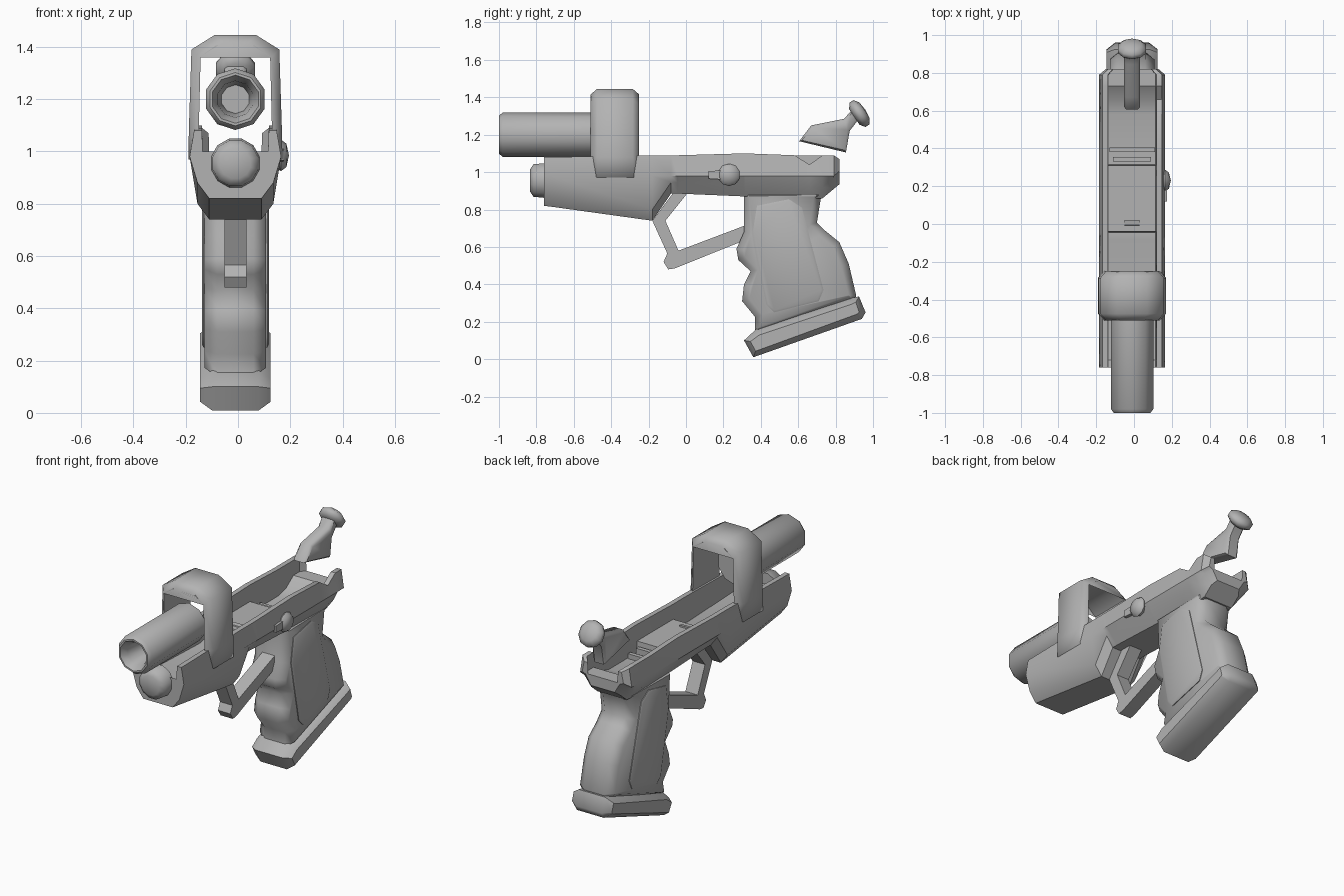
import bpy, bmesh, math
from mathutils import Vector, Matrix

cube = bpy.data.objects.get("Cube")
if cube:
    bpy.data.objects.remove(cube, do_unlink=True)

CX = -0.01  # centre plane of the model

metal = bpy.data.materials.new("plain grey")
GREY = (0.45, 0.45, 0.45, 1)
metal.diffuse_color = GREY
metal.use_nodes = True
metal.node_tree.nodes["Principled BSDF"].inputs["Base Color"].default_value = GREY


def finish(name, bm, angle=45):
    bmesh.ops.remove_doubles(bm, verts=bm.verts, dist=1e-5)
    bmesh.ops.recalc_face_normals(bm, faces=bm.faces)
    mesh = bpy.data.meshes.new(name)
    bm.to_mesh(mesh)
    bm.free()
    mesh.materials.append(metal)
    ob = bpy.data.objects.new(name, mesh)
    bpy.context.collection.objects.link(ob)
    bpy.ops.object.select_all(action='DESELECT')
    ob.select_set(True)
    bpy.context.view_layer.objects.active = ob
    bpy.ops.object.shade_smooth_by_angle(angle=math.radians(angle))
    return ob


def loft(name, rings, angle=45, caps=True):
    """Skin a list of equal-length closed rings."""
    bm = bmesh.new()
    loops = [[bm.verts.new(p) for p in ring] for ring in rings]
    n = len(loops[0])
    for a, b in zip(loops, loops[1:]):
        for i in range(n):
            j = (i + 1) % n
            bm.faces.new((a[i], a[j], b[j], b[i]))
    if caps:
        bm.faces.new(loops[0])
        bm.faces.new(loops[-1])
    return finish(name, bm, angle)


def plate(name, outline, half, inset=0.0, depth=0.0, x=CX, angle=45):
    """Side outline (y, z) extruded across x, both faces optionally domed."""
    bm = bmesh.new()
    sides = [[bm.verts.new((x + s * half, y, z)) for y, z in outline] for s in (-1, 1)]
    n = len(outline)
    for i in range(n):
        j = (i + 1) % n
        bm.faces.new((sides[0][i], sides[0][j], sides[1][j], sides[1][i]))
    caps = [bm.faces.new(side) for side in sides]
    bmesh.ops.recalc_face_normals(bm, faces=bm.faces)
    if inset:
        for cap in caps:
            bmesh.ops.inset_region(bm, faces=[cap], thickness=inset, depth=depth)
    return finish(name, bm, angle)


def lathe(name, profile, loc, axis, sides=10, angle=45):
    """Turn (distance, radius) pairs around an axis."""
    turn = Matrix.Translation(loc) @ Vector(axis).to_track_quat('Z', 'Y').to_matrix().to_4x4()
    rings = []
    for t, r in profile:
        steps = [2 * math.pi * (i + 0.5) / sides for i in range(sides)]
        rings.append([turn @ Vector((r * math.cos(a), r * math.sin(a), t)) for a in steps])
    return loft(name, rings, angle, caps=False)


# Frame: open channel, notched on one wall
def frame_ring(y, bottom, top, notch_top, floor, s=1.0):
    cheek = max(0.98, bottom + 0.07)
    pts = [(-.10, bottom), (-.145, bottom + .06), (-.175, cheek), (-.158, top),
           (-.128, top), (-.125, floor), (.125, floor), (.128, notch_top),
           (.158, notch_top), (.175, cheek), (.145, bottom + .06), (.10, bottom)]
    return [(CX + x * s, y, z) for x, z in pts]


stations = [
    (-.76, .82, 1.08, 1.08, 1.0), (-.72, .815, 1.08, 1.08, .95),
    (-.18, .74, 1.09, 1.09, .93), (-.08, .885, 1.09, 1.09, .95),
    (-.045, .885, 1.09, 1.09, .95), (-.04, .885, 1.09, 1.09, 1.0),
    (.31, .87, 1.1, 1.1, 1.0), (.315, .87, 1.1, 1.1, .93),
    (.58, .86, 1.09, 1.09, .93), (.66, .855, 1.09, 1.04, .95),
    (.73, .86, 1.09, 1.09, 1.0), (.79, .91, 1.09, 1.09, 1.0),
    (.82, .935, 1.07, 1.07, 1.0, .8)]
loft("frame", [frame_ring(*s) for s in stations], 35)

# Deck details inside the channel
plate("deck_catch", [(-.01, .99), (.02, .99), (.02, 1.01), (-.005, 1.006)], .04)
for i, y in enumerate((.33, .38)):
    plate("deck_step_%d" % (i + 1), [(y, .9), (y + .025, .9), (y + .025, .98 - i * .02),
                                     (y, .98 - i * .02)], .1 + i * .02)

# Front plug
lathe("front_plug", [(0, 0), (0, .06), (.02, .09), (.09, .097), (.09, 0)],
      (CX, -.835, .955), (0, 1, 0), 12, 60)

# Barrel with hollow muzzle
lathe("barrel", [(.2, 0), (.2, .055), (.04, .07), (0, .092), (0, .102), (.02, .118),
                 (.54, .118), (.54, 0)], (CX, -1, 1.2), (0, 1, 0))

# Barrel band: arch with softened front and back edges
outer = [(-.18, .97), (-.178, 1.08), (-.168, 1.39), (-.08, 1.445)]
inner = [(-.145, .97), (-.14, 1.08), (-.133, 1.36), (-.075, 1.405)]


def arch(y, shrink):
    o = [(x + shrink, z - shrink if z > 1.3 else z) for x, z in outer]
    o[0] = (o[0][0], o[0][1] + shrink)
    path = o + [(-x, z) for x, z in reversed(o)]
    path += [(-x, z) for x, z in inner] + list(reversed(inner))
    return [(CX + x, y, z) for x, z in path]


loft("barrel_band", [arch(-.51, .03), arch(-.475, 0), arch(-.285, 0), arch(-.25, .03)], 50)

# Trigger guard
plate("trigger_guard", [(-.06, .9), (-.18, .74), (-.10, .565), (-.12, .52), (-.095, .48),
                        (-.06, .485), (.30, .63), (.33, .72), (-.04, .58), (-.11, .74),
                        (.01, .89)], .042)

# Grip with finger grooves
plate("grip", [(.31, .9), (.31, .68), (.27, .59), (.28, .53), (.345, .47), (.31, .4),
               (.30, .31), (.37, .225), (.37, .14), (.9, .31), (.91, .34), (.87, .51),
               (.82, .625), (.74, .69), (.70, .73), (.72, .855), (.74, .9)],
      .07, .04, .048, angle=60)
plate("grip_panels", [(.38, .82), (.55, .855), (.62, .81), (.735, .37), (.71, .31),
                      (.47, .25), (.43, .29), (.355, .67)], .122, .012, .006)

# Grip foot
plate("grip_foot", [(.31, .10), (.36, .01), (.94, .215), (.96, .25), (.925, .335),
                    (.87, .325), (.375, .16)], .09, .035, .045, angle=50)

# Hammer and its thumb disc
plate("hammer", [(.605, 1.165), (.67, 1.25), (.845, 1.285), (.89, 1.335), (.925, 1.285),
                 (.875, 1.22), (.855, 1.105)], .03, .015, .012)
lathe("hammer_disc", [(0, 0), (0, .05), (.02, .078), (.045, .078), (.065, .05), (.07, 0)],
      (CX, .9, 1.295), (0, .83, .55), 10, 60)

# Side selector on one wall
lathe("selector_knob", [(0, 0), (0, .05), (.02, .06), (.04, .045), (.05, 0)],
      (.145, .23, .985), (1, 0, 0), 10, 60)
plate("selector_lever", [(.12, .965), (.2, .96), (.2, 1.01), (.12, 1.005)], .02, x=.155)
